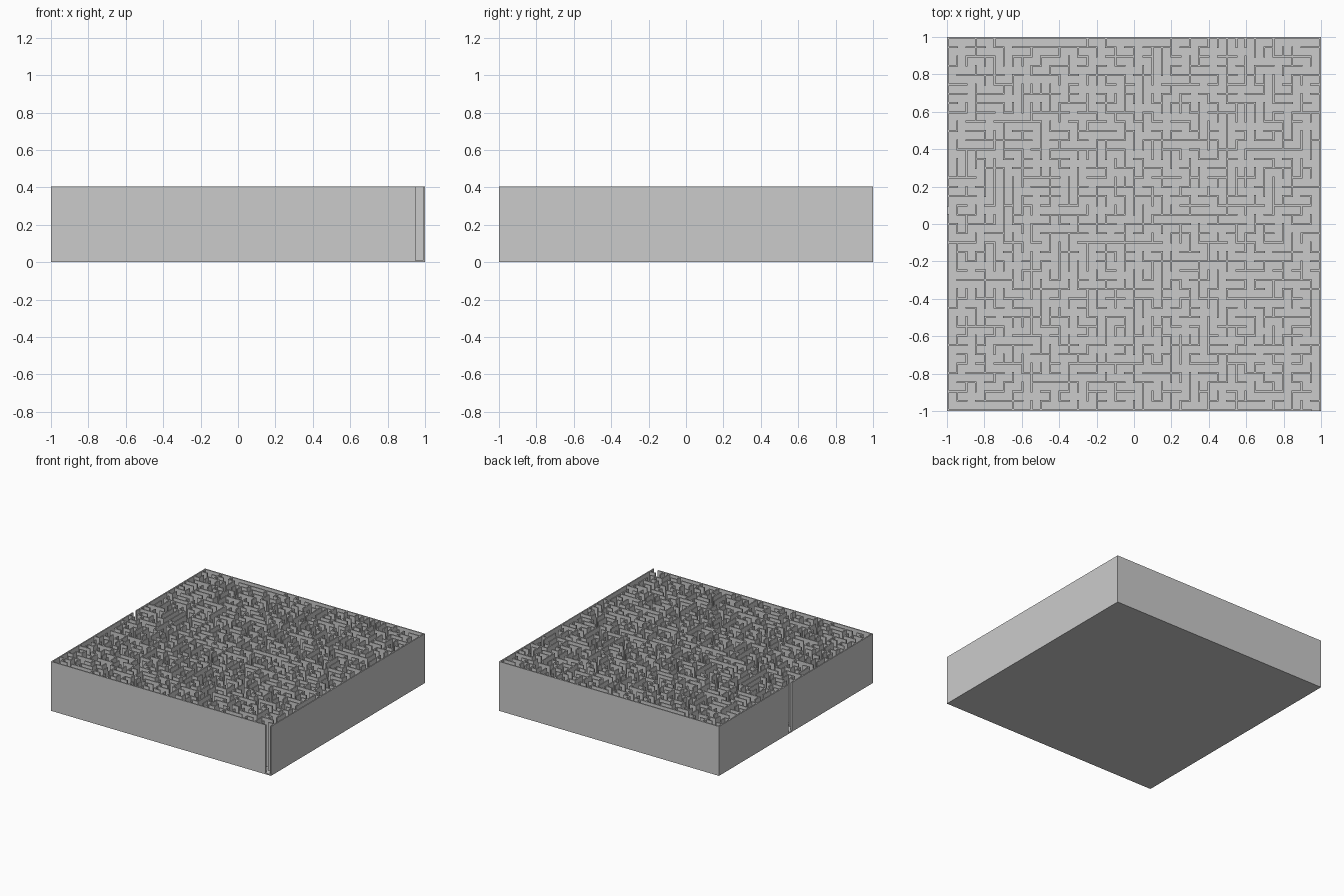
import bpy, bmesh, random

if "Cube" in bpy.data.objects:
    bpy.data.objects.remove(bpy.data.objects["Cube"])

N = 40                       # cells per side
T = 0.01                     # wall thickness
PITCH = (2 - T) / N
FLOOR, TOP = 0.01, 0.405
random.seed(7)

# Maze plan: even indices are wall lines, odd indices are corridors
S = 2 * N + 1
solid = [[False] * S for _ in range(S)]
parent = {}


def root(p):
    while p in parent:
        p = parent[p]
    return p


def node(i, j):
    # all border posts count as one connected wall
    return (0, 0) if i in (0, N) or j in (0, N) else (i, j)


def add_wall(a, b):
    ra, rb = root(node(*a)), root(node(*b))
    if ra == rb:
        return
    parent[ra] = rb
    for k in range(3):
        solid[2 * a[0] + k * (b[0] - a[0])][2 * a[1] + k * (b[1] - a[1])] = True


# Outer wall with its two openings
for k in range(S):
    solid[k][0] = solid[k][-1] = solid[0][k] = solid[-1][k] = True
solid[S - 2][0] = False
solid[0][2 * 21 + 1] = False

# Long straight walls: (line, start, end)
rows = [(39, 7, 16), (36, 1, 6), (36, 24, 29), (28, 32, 37), (28, 1, 4),
        (28, 12, 16), (22, 30, 33), (21, 23, 30), (20, 19, 26), (18, 19, 23),
        (16, 23, 30), (13, 15, 22), (14, 1, 6), (14, 33, 39), (12, 30, 36),
        (10, 34, 39), (9, 1, 6), (6, 28, 32), (5, 15, 20), (4, 2, 5), (32, 37, 40)]
cols = [(30, 33, 39), (23, 37, 39), (30, 21, 30), (19, 18, 20), (23, 11, 16),
        (39, 8, 13), (20, 7, 12), (5, 22, 26), (4, 24, 27)]
for j, a, b in rows:
    for i in range(a, b):
        add_wall((i, j), (i + 1, j))
for i, a, b in cols:
    for j in range(a, b):
        add_wall((i, j), (i, j + 1))

# Remaining walls grow at random, never closing off a corridor
edges = [((i, j), (i + 1, j)) for i in range(N) for j in range(1, N)]
edges += [((i, j), (i, j + 1)) for i in range(1, N) for j in range(N)]
random.shuffle(edges)
for a, b in edges:
    add_wall(a, b)


def pos(k):
    return -1 + (k // 2) * PITCH + (T if k % 2 else 0)


def height(i, j):
    if not (0 <= i < S and 0 <= j < S):
        return 0
    return TOP if solid[i][j] else FLOOR


# Maze block: wall tops, corridor floors and upright sides
bm = bmesh.new()


def quad(*pts):
    bm.faces.new([bm.verts.new(p) for p in pts])


for i in range(S):
    for j in range(S):
        h = height(i, j)
        x0, x1, y0, y1 = pos(i), pos(i + 1), pos(j), pos(j + 1)
        quad((x0, y0, h), (x1, y0, h), (x1, y1, h), (x0, y1, h))
        sides = [(0, -1, (x0, y0), (x1, y0)), (1, 0, (x1, y0), (x1, y1)),
                 (0, 1, (x1, y1), (x0, y1)), (-1, 0, (x0, y1), (x0, y0))]
        for di, dj, p, q in sides:
            low = height(i + di, j + dj)
            if low < h:
                quad((*p, low), (*q, low), (*q, h), (*p, h))
# Underside
quad((-1, -1, 0), (-1, 1, 0), (1, 1, 0), (1, -1, 0))
bmesh.ops.remove_doubles(bm, verts=bm.verts, dist=1e-5)

mesh = bpy.data.meshes.new("maze")
bm.to_mesh(mesh)
bm.free()
bpy.context.collection.objects.link(bpy.data.objects.new("maze", mesh))
